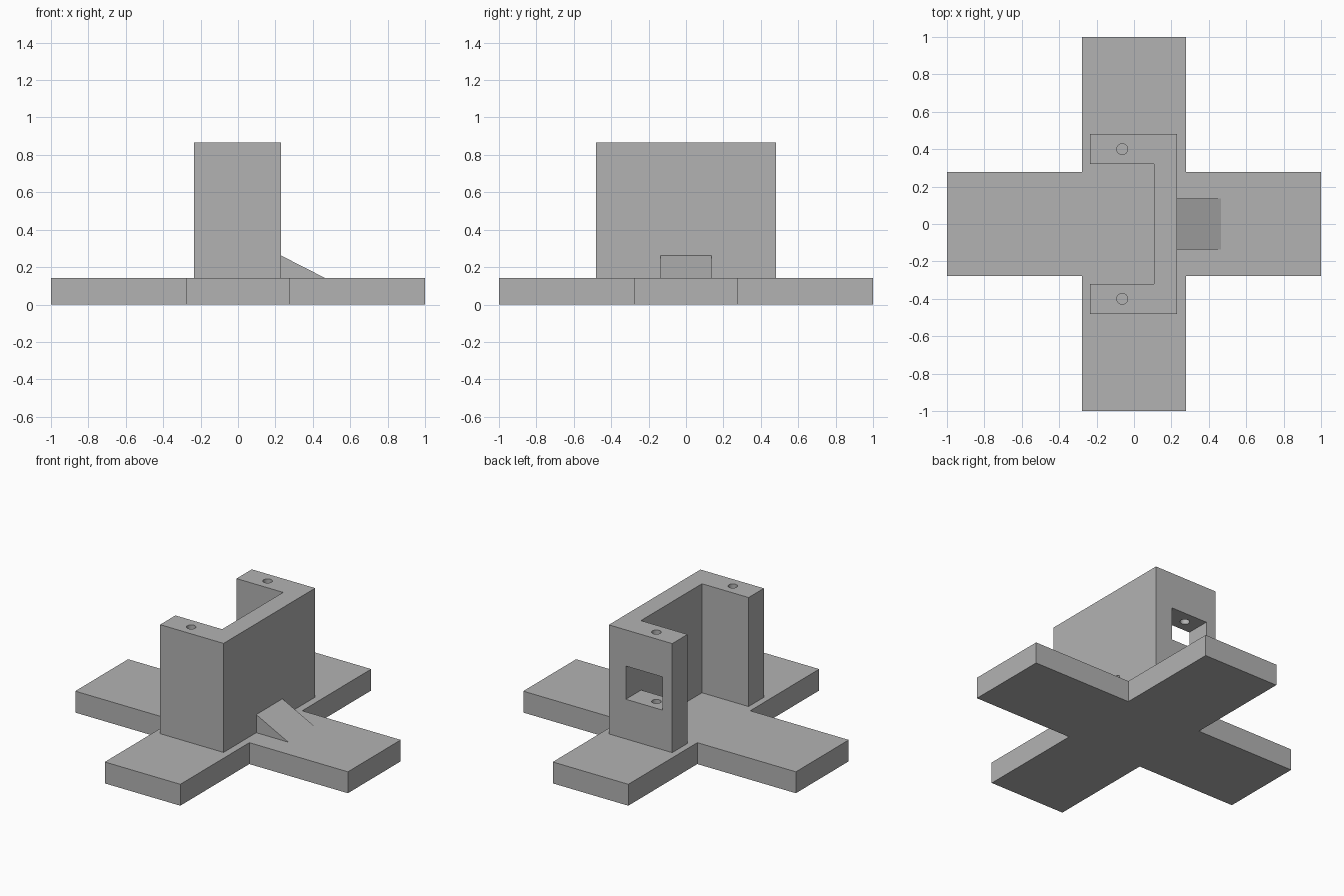
import bpy
import bmesh
import math

cube = bpy.data.objects.get("Cube")
if cube:
    bpy.data.objects.remove(cube, do_unlink=True)

ARM = 0.277        # half width of the base arms
BASE_TOP = 0.142   # base thickness
TOP = 0.865        # bracket height

grey = bpy.data.materials.new("plain grey")
grey.use_nodes = True
colour = (0.45, 0.45, 0.45, 1)
grey.diffuse_color = colour
grey.node_tree.nodes["Principled BSDF"].inputs["Base Color"].default_value = colour


def prism(name, points, axis, start, end):
    """Extrude a 2D outline along z (outline in xy) or y (outline in xz)."""
    def place(a, b, c):
        return (a, b, c) if axis == "z" else (a, c, b)
    bm = bmesh.new()
    face = bm.faces.new([bm.verts.new(place(a, b, start)) for a, b in points])
    new = bmesh.ops.extrude_face_region(bm, geom=[face])["geom"]
    moved = [v for v in new if isinstance(v, bmesh.types.BMVert)]
    bmesh.ops.translate(bm, verts=moved, vec=place(0, 0, end - start))
    bmesh.ops.recalc_face_normals(bm, faces=bm.faces)
    mesh = bpy.data.meshes.new(name)
    bm.to_mesh(mesh)
    bm.free()
    mesh.materials.append(grey)
    obj = bpy.data.objects.new(name, mesh)
    bpy.context.collection.objects.link(obj)
    return obj


def select_only(obj):
    bpy.ops.object.select_all(action="DESELECT")
    obj.select_set(True)
    bpy.context.view_layer.objects.active = obj


def cut(target, cutter):
    """Subtract the cutter from the target, then discard it."""
    cutter.hide_render = True
    mod = target.modifiers.new("cut", "BOOLEAN")
    mod.operation = "DIFFERENCE"
    mod.solver = "EXACT"
    mod.object = cutter
    select_only(target)
    bpy.ops.object.modifier_apply(modifier=mod.name)
    bpy.data.objects.remove(cutter, do_unlink=True)


# Cross-shaped base: one arm end per quarter turn, with the inner corner after it
cross = []
for i in range(4):
    c, s = round(math.cos(i * math.pi / 2)), round(math.sin(i * math.pi / 2))
    for x, y in ((1, -ARM), (1, ARM), (ARM, ARM)):
        cross.append((x * c - y * s, x * s + y * c))
prism("cross_base", cross, "z", 0, BASE_TOP)

# Upright U-shaped bracket, open towards -x
half = [(0.107, 0.32), (-0.235, 0.32), (-0.235, 0.48), (0.23, 0.48)]
outline = half + [(x, -y) for x, y in reversed(half)]
bracket = prism("upright_bracket", outline, "z", BASE_TOP, TOP)

# Window through the rear leg
window = [(-0.165, 0.405), (0.105, 0.405), (0.105, 0.625), (-0.165, 0.625)]
cut(bracket, prism("window_cutter", window, "y", 0.25, 0.6))

# Screw holes down both legs
for side in (-1, 1):
    circle = [(-0.063 + 0.029 * math.cos(k * math.tau / 32),
               side * 0.4 + 0.029 * math.sin(k * math.tau / 32)) for k in range(32)]
    cut(bracket, prism("hole_cutter", circle, "z", 0.15, 1))
select_only(bracket)
bpy.ops.object.shade_smooth_by_angle(angle=math.radians(30))

# Wedge brace against the outer wall
wedge = [(0.23, BASE_TOP), (0.465, BASE_TOP), (0.23, 0.262)]
prism("wedge_brace", wedge, "y", -0.137, 0.137)
